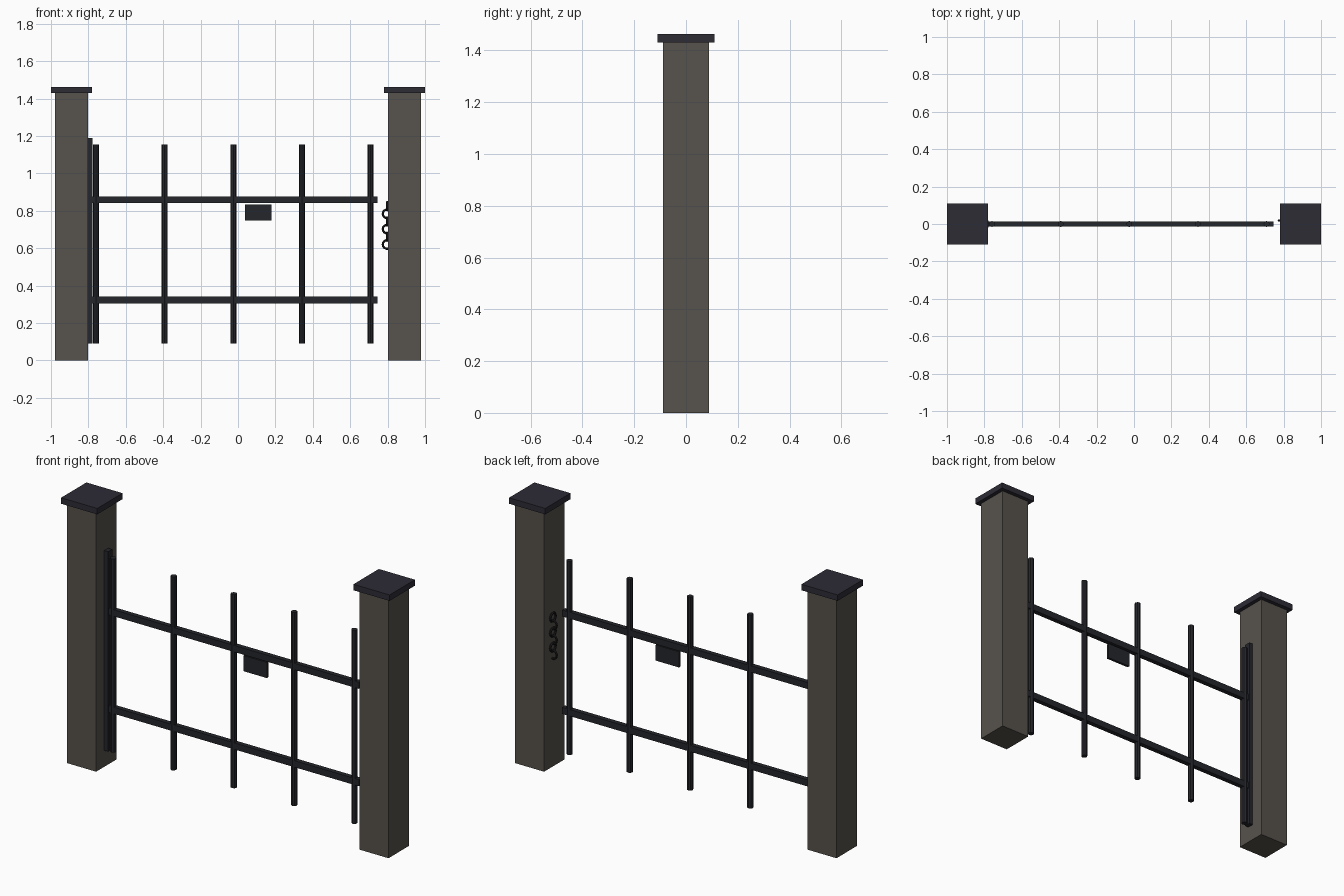
import bpy, math

if "Cube" in bpy.data.objects:
    bpy.data.objects.remove(bpy.data.objects["Cube"])


def mat(name, rgb):
    m = bpy.data.materials.new(name)
    m.diffuse_color = (*rgb, 1)
    m.use_nodes = True
    m.node_tree.nodes["Principled BSDF"].inputs["Base Color"].default_value = m.diffuse_color
    return m


STONE = mat("weathered_stone", (0.095, 0.084, 0.072))
SLATE = mat("slate_cap", (0.026, 0.025, 0.036))
IRON = mat("dark_iron", (0.018, 0.019, 0.024))
CHAIN = mat("chain_iron", (0.012, 0.012, 0.014))


def finish(name, m):
    o = bpy.context.object
    o.name = name
    o.data.materials.append(m)
    return o


def box(name, x, y, z, m):
    """Box from (min, max) pairs."""
    bpy.ops.mesh.primitive_cube_add(size=1, location=[sum(p) / 2 for p in (x, y, z)])
    o = finish(name, m)
    o.scale = [p[1] - p[0] for p in (x, y, z)]
    bpy.ops.object.transform_apply(location=False, rotation=False, scale=True)
    return o


# Square posts with overhanging caps
for side, cx in (("left", -0.89), ("right", 0.89)):
    box(side + "_post", (cx - 0.088, cx + 0.088), (-0.088, 0.088), (0, 1.43), STONE)
    box(side + "_post_cap", (cx - 0.11, cx + 0.11), (-0.11, 0.11), (1.43, 1.463), SLATE)

# Hinge stile against the left post
box("hinge_stile", (-0.81, -0.778), (-0.018, 0.018), (0.09, 1.19), IRON)

# Horizontal rails
for name, z in (("lower_rail", 0.323), ("upper_rail", 0.859)):
    box(name, (-0.785, 0.745), (-0.013, 0.013), (z - 0.018, z + 0.018), IRON)

# Upright bars, eight-sided
for i in range(5):
    bpy.ops.mesh.primitive_cylinder_add(vertices=8, radius=0.016, depth=1.065,
                                        location=(-0.759 + i * 0.367, 0, 0.6225))
    finish(f"upright_bar_{i + 1}", IRON)

# Small plate under the upper rail
box("hanging_plate", (0.038, 0.18), (-0.007, 0.007), (0.747, 0.833), IRON)

# Chain hanging beside the right post, links turned alternately
for i in range(6):
    turn = math.pi / 2 if i % 2 else 0
    bpy.ops.mesh.primitive_torus_add(major_segments=14, minor_segments=6,
                                     major_radius=0.023, minor_radius=0.006,
                                     location=(0.797, 0.018, 0.62 + i * 0.041),
                                     rotation=(math.pi / 2, 0, turn))
    finish(f"chain_link_{i + 1}", CHAIN)
    bpy.ops.object.shade_smooth_by_angle()
